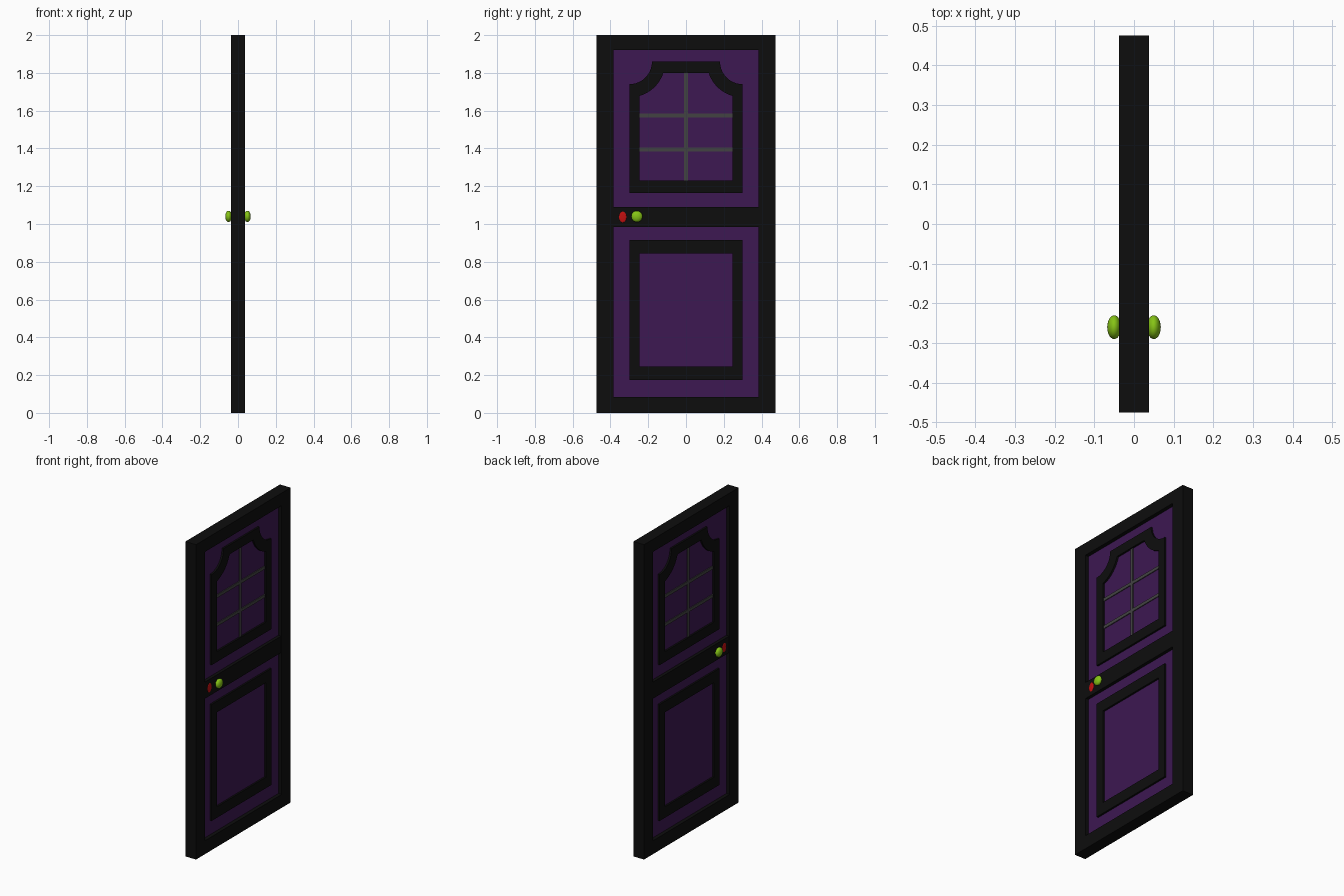
import bpy, bmesh, math

if "Cube" in bpy.data.objects:
    bpy.data.objects.remove(bpy.data.objects["Cube"])


def material(name, rgb):
    m = bpy.data.materials.new(name)
    m.diffuse_color = (*rgb, 1)
    m.use_nodes = True
    m.node_tree.nodes["Principled BSDF"].inputs["Base Color"].default_value = m.diffuse_color
    return m


BLACK = material("black_paint", (0.004, 0.004, 0.004))
PURPLE = material("purple_paint", (0.047, 0.009, 0.085))
GREY = material("grey_bars", (0.055, 0.055, 0.055))
GREEN = material("green_knob", (0.24, 0.55, 0.008))
RED = material("red_lock", (0.55, 0.005, 0.005))


def finish(bm, name, mat):
    bmesh.ops.recalc_face_normals(bm, faces=bm.faces[:])
    me = bpy.data.meshes.new(name)
    bm.to_mesh(me)
    bm.free()
    ob = bpy.data.objects.new(name, me)
    ob.data.materials.append(mat)
    bpy.context.collection.objects.link(ob)
    return ob


def box(name, x, y, z, mat):
    bm = bmesh.new()
    bmesh.ops.create_cube(bm, size=1)
    for v in bm.verts:
        for i, (a, b) in enumerate((x, y, z)):
            v.co[i] = (a + b) / 2 + v.co[i] * (b - a)
    return finish(bm, name, mat)


def ring(name, outer, inner, x0, x1, mat):
    """Flat picture-frame solid between two matching (y, z) outlines."""
    bm = bmesh.new()
    loops = [[bm.verts.new((x, y, z)) for y, z in pts]
             for pts, x in ((outer, x0), (outer, x1), (inner, x1), (inner, x0))]
    n = len(outer)
    for k in range(4):
        a, b = loops[k], loops[(k + 1) % 4]
        for i in range(n):
            j = (i + 1) % n
            bm.faces.new((a[i], a[j], b[j], b[i]))
    return finish(bm, name, mat)


def rect(hy, z0, z1):
    return [(-hy, z0), (hy, z0), (hy, z1), (-hy, z1)]


def scooped(hy, z0, z1, r, cy=0.30, cz=1.86, n=10):
    """Rectangle whose top corners are scooped by arcs centred at (cy, cz)."""
    a0 = math.pi + math.acos((cy - hy) / r) if cy > hy else 1.5 * math.pi
    a0 = 3 * math.pi - a0 if cy <= hy else a0
    a1 = math.pi + math.asin((cz - z1) / r)
    if cy <= hy:
        a0 = 1.5 * math.pi
    arc = []
    for i in range(n + 1):
        a = a0 + (a1 - a0) * i / n
        arc.append((cy + r * math.cos(a), cz + r * math.sin(a)))
    return [(-hy, z0), (hy, z0)] + arc + [(-y, z) for y, z in reversed(arc)]


def ellipsoid(name, loc, size, mat):
    bm = bmesh.new()
    bmesh.ops.create_uvsphere(bm, u_segments=24, v_segments=16, radius=1)
    for v in bm.verts:
        for i in range(3):
            v.co[i] = loc[i] + v.co[i] * size[i]
    for f in bm.faces:
        f.smooth = True
    return finish(bm, name, mat)


# Outer frame, recessed panel and lock rail
ring("door_frame", rect(0.475, 0, 2), rect(0.385, 0.085, 1.92), -0.0375, 0.0375, BLACK)
P, M = 0.0135, 0.025
box("door_panel", (-P, P), (-0.385, 0.385), (0.085, 1.92), PURPLE)
box("lock_rail", (-0.034, 0.034), (-0.385, 0.385), (0.985, 1.09), BLACK)

# Details on both faces
for s, side in ((1, "right"), (-1, "left")):
    ring(f"lower_moulding_{side}", rect(0.30, 0.175, 0.915), rect(0.245, 0.245, 0.845),
         s * P, s * M, BLACK)
    ring(f"window_moulding_{side}", scooped(0.30, 1.165, 1.86, 0.12),
         scooped(0.245, 1.23, 1.80, 0.19), s * P, s * M, BLACK)
    xs = tuple(sorted((s * (P - 0.002), s * (P + 0.005))))
    box(f"window_bar_vertical_{side}", xs, (-0.01, 0.01), (1.23, 1.80), GREY)
    for i, z in enumerate((1.395, 1.575)):
        box(f"window_bar_{i}_{side}", xs, (-0.245, 0.245), (z - 0.01, z + 0.01), GREY)
    ellipsoid(f"knob_{side}", (s * 0.05, -0.26, 1.04), (0.0175, 0.03, 0.03), GREEN)
    ellipsoid(f"lock_plate_{side}", (s * 0.034, -0.335, 1.037), (0.0035, 0.02, 0.029), RED)
